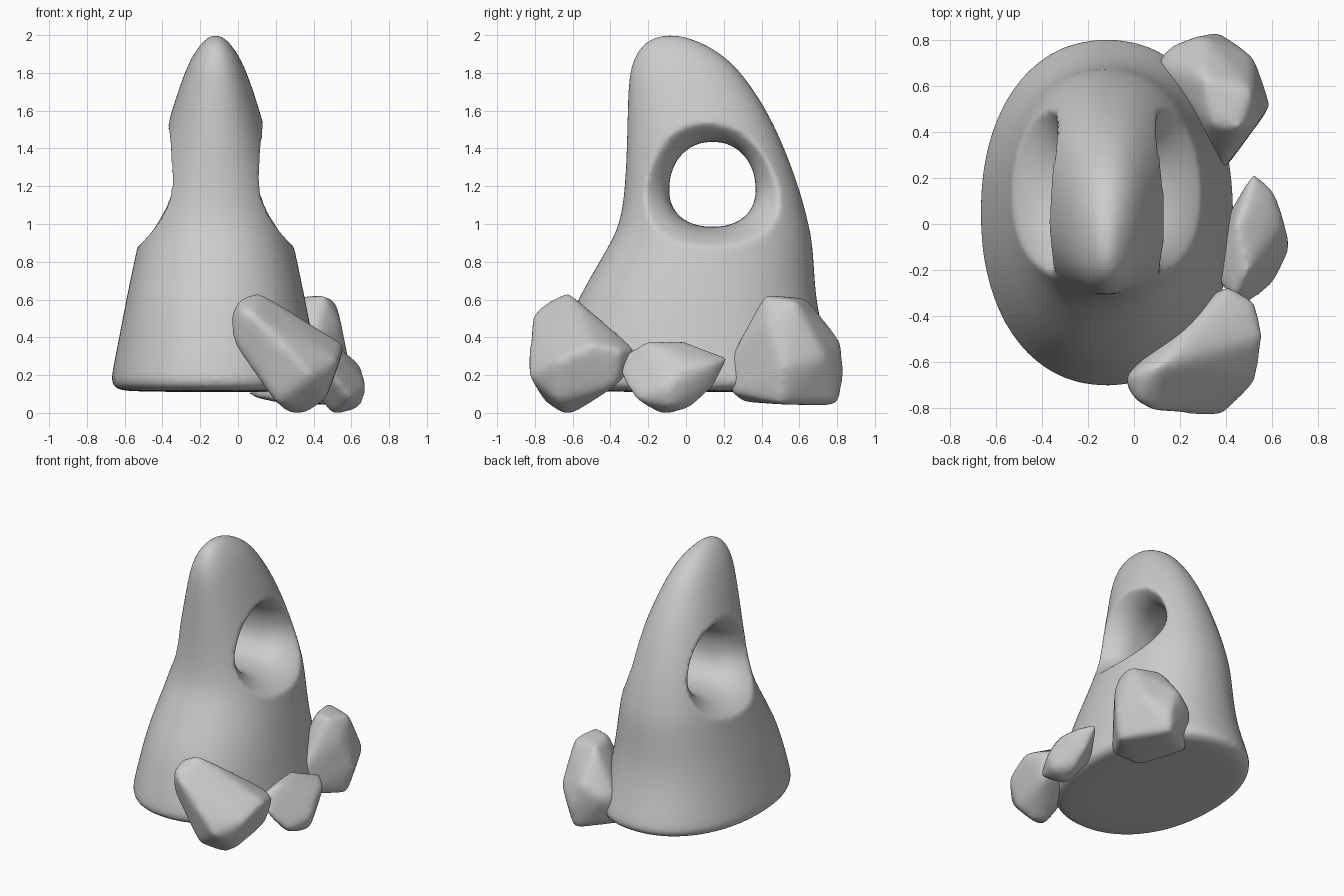
import bpy, bmesh
from math import sin, cos, pi
from mathutils import Vector

cube = bpy.data.objects.get("Cube")
if cube:
    bpy.data.objects.remove(cube)

stone = bpy.data.materials.new("grey_stone")
stone.use_nodes = True
grey = (0.6, 0.6, 0.6, 1)
stone.diffuse_color = grey
stone.node_tree.nodes["Principled BSDF"].inputs["Base Color"].default_value = grey


def make_object(name, bm):
    bmesh.ops.recalc_face_normals(bm, faces=bm.faces)
    mesh = bpy.data.meshes.new(name)
    bm.to_mesh(mesh)
    bm.free()
    obj = bpy.data.objects.new(name, mesh)
    bpy.context.collection.objects.link(obj)
    mesh.materials.append(stone)
    return obj


def loft(name, rings):
    """Skin closed rings of equal length and cap both ends."""
    bm = bmesh.new()
    loops = [[bm.verts.new(point) for point in ring] for ring in rings]
    for lower, upper in zip(loops, loops[1:]):
        for i in range(len(lower)):
            bm.faces.new((lower[i - 1], lower[i], upper[i], upper[i - 1]))
    bm.faces.new(loops[0])
    bm.faces.new(loops[-1])
    return make_object(name, bm)


def soften(obj, repeats):
    """Give the stone an even skin and wear down its edges."""
    remesh = obj.modifiers.new("skin", 'REMESH')
    remesh.mode = 'VOXEL'
    remesh.voxel_size = 0.016
    remesh.use_smooth_shade = True
    wear = obj.modifiers.new("wear", 'SMOOTH')
    wear.factor = 0.5
    wear.iterations = repeats


def boulder(name, corners):
    """Rounded convex stone; corners start proud to allow for the wear."""
    bm = bmesh.new()
    centre = sum((Vector(c) for c in corners), Vector()) / len(corners)
    for corner in corners:
        outward = Vector(corner) - centre
        bm.verts.new(centre + outward + outward.normalized() * 0.02)
    bmesh.ops.convex_hull(bm, input=bm.verts)
    loose = [vert for vert in bm.verts if not vert.link_faces]
    bmesh.ops.delete(bm, geom=loose, context='VERTS')
    soften(make_object(name, bm), 40)


def rounded_oval(exponent, steps=48):
    """Unit outline, slightly squarer than a circle."""
    def bulge(value):
        return abs(value) ** exponent * (1 if value >= 0 else -1)
    angles = [2 * pi * i / steps for i in range(steps)]
    return [(bulge(cos(a)), bulge(sin(a))) for a in angles]


# Leaning spire: height, half width, front y, back y
middle = -0.118
sections = [
    (.11, .45, -.59, .66), (.125, .53, -.68, .77), (.16, .555, -.71, .81),
    (.21, .55, -.705, .805), (.4, .512, -.65, .735), (.6, .475, -.58, .685),
    (.88, .415, -.41, .675), (1, .39, -.35, .65), (1.2, .34, -.32, .6),
    (1.55, .25, -.31, .465), (1.8, .168, -.305, .3), (1.9, .118, -.265, .19),
    (1.96, .073, -.22, .085), (1.99, .038, -.16, 0), (2, .012, -.11, -.06)]
rings = []
for z, half, front, back in sections:
    centre, depth = (front + back) / 2, (back - front) / 2
    rings.append([(middle + half * u, centre + depth * v, z)
                  for u, v in rounded_oval(0.92)])
spire = loft("rock_spire", rings)
rounding = spire.modifiers.new("round", 'SUBSURF')
rounding.levels = rounding.render_levels = 2

# Window through the spire, flaring towards both mouths
rings = []
for step in range(-12, 13):
    t = step / 10
    flare = 0.1 * min(abs(t), 1.1) ** 3
    stretch = 3 if abs(step) == 12 else 1
    ring = []
    for u, v in rounded_oval(0.9):
        reach = 0.22 + 0.19 * max(0, -v) ** 2 + 0.03 * max(0, v)
        ring.append((middle + t * reach * stretch,
                     0.14 + (0.228 - 0.02 * v + flare) * u,
                     1.21 + (0.225 + flare) * v))
    rings.append(ring)
cutter = loft("window_cutter", rings)
cutter.hide_render = True
cutter.hide_set(True)
window = spire.modifiers.new("window", 'BOOLEAN')
window.operation = 'DIFFERENCE'
window.solver = 'EXACT'
window.object = cutter
soften(spire, 7)

# Boulders around the foot
boulder("front_boulder", [
    (-.03, -.66, .5), (.02, -.64, .6), (.12, -.62, .63), (.02, -.77, .55),
    (-.01, -.71, .36), (.1, -.81, .5), (.2, -.56, .56), (.3, -.82, .3),
    (.38, -.82, .2), (.52, -.68, .28), (.55, -.5, .36), (.52, -.35, .33),
    (.4, -.28, .34), (.33, -.32, .22), (.27, -.6, .01), (.35, -.65, .01),
    (.45, -.68, .08), (.2, -.74, .07), (.48, -.38, .15)])
boulder("side_boulder", [
    (.36, -.22, .25), (.43, -.32, .31), (.5, -.34, .2), (.6, -.26, .08),
    (.67, -.1, .14), (.64, -.08, .04), (.5, -.12, 0), (.52, .22, .29),
    (.55, .02, .04), (.45, 0, .37), (.5, -.2, .37), (.61, .13, .26),
    (.55, .13, .13), (.64, 0, .24), (.4, 0, .16)])
boulder("back_boulder", [
    (.34, .44, .6), (.46, .42, .61), (.51, .58, .58), (.3, .64, .59),
    (.53, .45, .47), (.38, .25, .3), (.39, .25, .11), (.58, .52, .24),
    (.51, .72, .3), (.37, .82, .2), (.3, .81, .37), (.16, .76, .3),
    (.12, .68, .32), (.06, .6, .1), (.2, .3, .07), (.36, .8, .05),
    (.54, .5, .06)])
